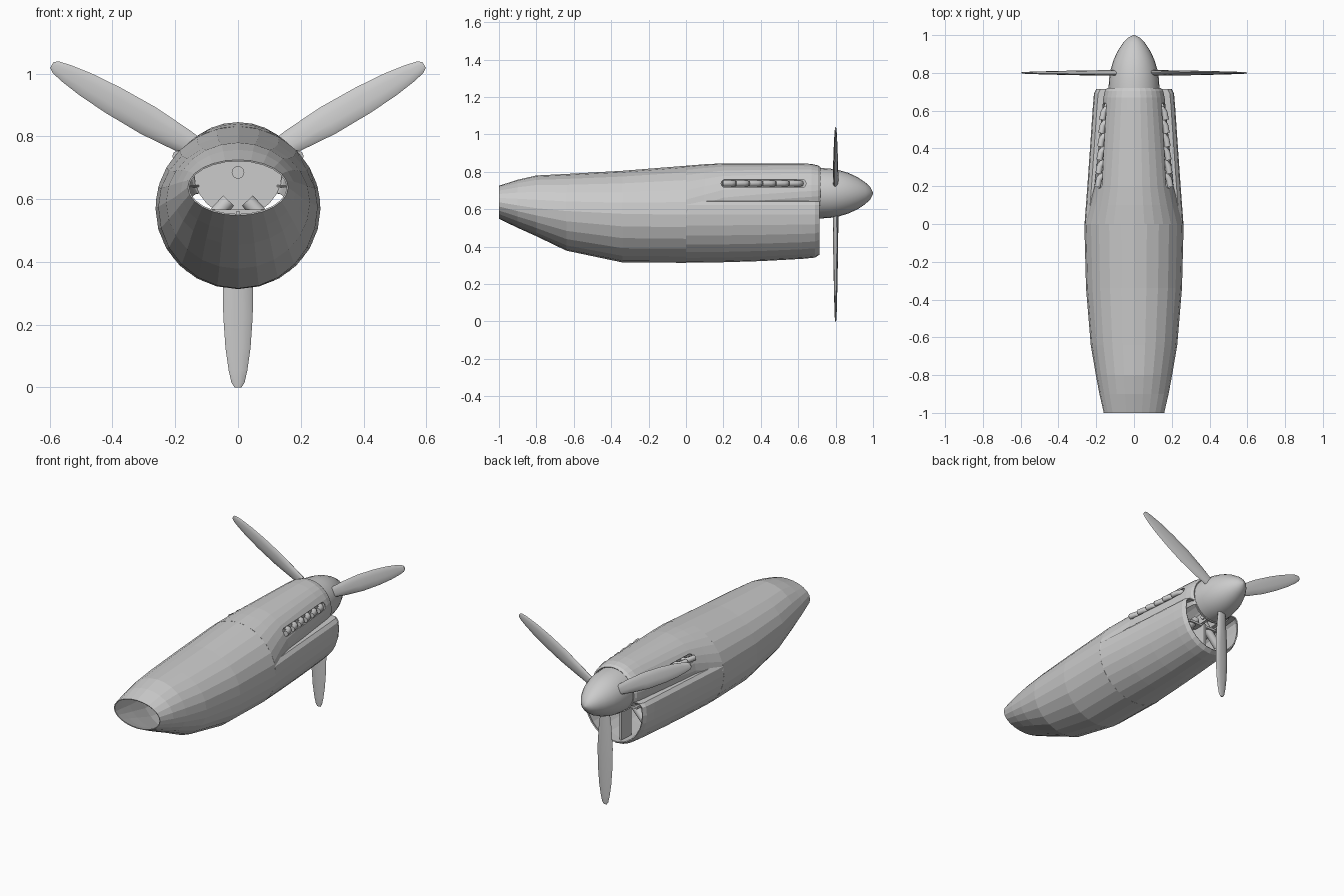
import bpy, bmesh, math
from math import sin, cos, pi, radians
from mathutils import Matrix, Vector

if "Cube" in bpy.data.objects:
    bpy.data.objects.remove(bpy.data.objects["Cube"])

HUB_Y, HUB_Z = 0.8, 0.685


def make(name, bm):
    me = bpy.data.meshes.new(name)
    bm.to_mesh(me)
    bm.free()
    ob = bpy.data.objects.new(name, me)
    bpy.context.collection.objects.link(ob)
    return ob


def loft(name, rings, closed=True, caps=False, wall=0.0):
    """Skin a list of equal-length point rings."""
    bm = bmesh.new()
    rows = [[bm.verts.new(p) for p in r] for r in rings]
    n = len(rows[0])
    for a, b in zip(rows, rows[1:]):
        for i in range(n if closed else n - 1):
            j = (i + 1) % n
            bm.faces.new((a[i], b[i], b[j], a[j]))
    if caps:
        bm.faces.new(rows[0])
        bm.faces.new(rows[-1][::-1])
        bmesh.ops.recalc_face_normals(bm, faces=bm.faces)
    ob = make(name, bm)
    if wall:
        m = ob.modifiers.new("wall", 'SOLIDIFY')
        m.thickness, m.offset = wall, -1
    return ob


def smooth(ob, angle=35):
    bpy.ops.object.select_all(action='DESELECT')
    ob.select_set(True)
    bpy.context.view_layer.objects.active = ob
    bpy.ops.object.shade_smooth_by_angle(angle=radians(angle))


def box(name, loc, size):
    bm = bmesh.new()
    bmesh.ops.create_cube(bm, size=1, matrix=Matrix.Translation(loc) @ Matrix.Diagonal((*size, 1)))
    return make(name, bm)


def rod(name, a, b, r, segs=16):
    a, b = Vector(a), Vector(b)
    d = b - a
    bm = bmesh.new()
    bmesh.ops.create_cone(bm, cap_ends=True, segments=segs, radius1=r, radius2=r, depth=d.length,
                          matrix=Matrix.Translation((a + b) / 2) @ d.to_track_quat('Z', 'Y').to_matrix().to_4x4())
    ob = make(name, bm)
    smooth(ob)
    return ob


def pipe(name, pts, r):
    cu = bpy.data.curves.new(name, 'CURVE')
    cu.dimensions = '3D'
    cu.bevel_depth, cu.bevel_resolution, cu.use_fill_caps = r, 2, True
    sp = cu.splines.new('POLY')
    sp.points.add(len(pts) - 1)
    for p, co in zip(sp.points, pts):
        p.co = (*co, 1)
    ob = bpy.data.objects.new(name, cu)
    bpy.context.collection.objects.link(ob)


def ellipse(y, hw, top, bot, zc, a0=0, a1=360, n=24, end=False):
    pts = []
    for i in range(n + 1 if end else n):
        a = radians(a0 + (a1 - a0) * i / n)
        pts.append((hw * cos(a), y, zc + sin(a) * ((top - zc) if sin(a) > 0 else (zc - bot))))
    return pts


# rear nacelle body, open at the back
rear = [(-1, .16, .725, .548, .637), (-.9, .183, .757, .5, .62), (-.8, .202, .78, .455, .605),
        (-.64, .229, .788, .378, .59), (-.34, .254, .805, .315, .575), (0, .263, .832, .313, .57)]
loft("rear_body", [ellipse(*s) for s in rear], wall=0.005)

# upper engine cowl (arch, narrowing towards the spinner)
upper = [(0, .263, .832, .57), (.1, .235, .84, .605), (.2, .21, .845, .64), (.4, .19, .845, .66),
         (.6, .17, .845, .675), (.67, .163, .842, .68), (.705, .155, .834, .683), (.72, .143, .823, .685)]
cowl = loft("upper_cowl", [ellipse(y, w, t, c - .135, c, -30, 210, 20, True) for y, w, t, c in upper],
            closed=False, wall=0.007)

# lower cowl: U-shaped duct with a ledge, open at the front
lower = [(0, .262, .314), (.2, .247, .316), (.4, .233, .322), (.62, .218, .334), (.69, .212, .341), (.715, .2, .357)]
rings = []
for y, w, bot in lower:
    side = [(w - .08, y, .645), (w - .022, y, .642), (w - .005, y, .622)]
    u = ellipse(y, w, 1, bot, .57, 180, 360, 14, True)
    rings.append([(-x, q, z) for x, q, z in side] + u + side[::-1])
loft("lower_cowl", rings, closed=False, wall=0.007)

# exhaust slots, backing plates and stubs on both sides
slot = []
for yc, a0 in ((.62, -90), (.21, 90)):
    slot += [(yc + .022 * cos(radians(a0 + 30 * k)), .737 + .022 * sin(radians(a0 + 30 * k))) for k in range(7)]
for s, side in ((1, "right"), (-1, "left")):
    cutter = loft(f"slot_cutter_{side}", [[(s * x, y, z) for y, z in slot] for x in (.115, .26)], caps=True)
    cutter.hide_render = True
    cutter.hide_set(True)
    m = cowl.modifiers.new("slot", 'BOOLEAN')
    m.operation, m.object, m.solver = 'DIFFERENCE', cutter, 'EXACT'
    loft(f"exhaust_backing_{side}",
         [[(s * (x + d), y, z) for d in (0, .004) for z in ((.705, .77) if d == 0 else (.77, .705))]
          for x, y in ((.157, .17), (.128, .65))], caps=True)
    for i in range(6):
        y = .615 - i * .071
        x = .185 - (y - .2) * .07
        pipe(f"exhaust_stub_{side}_{i + 1}",
             [(s * (x - .035), y, .737), (s * (x - .01), y - .005, .737), (s * (x + .004), y - .022, .737),
              (s * (x + .012), y - .064, .737)], .017)

# front bulkhead and propeller shaft
rod("bulkhead", (0, .705, HUB_Z), (0, .714, HUB_Z), .141, 24)
rod("propeller_shaft", (0, .64, HUB_Z), (0, .76, HUB_Z), .02)

# duct internals: slanted coolers and a central divider
for s, side in ((1, "right"), (-1, "left")):
    rod(f"cooler_{side}", (s * .03, .6, .595), (s * .14, .6, .475), .024)
box("duct_crossbar", (0, .6, .56), (.2, .06, .014))
box("duct_divider", (0, .6, .45), (.014, .1, .22))

# spinner
prof = [(.715, .135), (.77, .132), (.82, .123), (.87, .108), (.92, .084), (.96, .057), (.985, .033), (1.0, .004)]
smooth(loft("spinner", [[(r * cos(i * pi / 12), y, HUB_Z + r * sin(i * pi / 12)) for i in range(24)]
                        for y, r in prof], caps=True))

# three propeller blades: radius, chord, thickness, twist
blade = [(.08, .05, .03, 10), (.2, .08, .026, 9), (.33, .098, .023, 7), (.46, .094, .019, 5),
         (.56, .08, .015, 4), (.63, .06, .012, 3), (.67, .042, .009, 2), (.685, .022, .006, 2)]
for k in range(3):
    rot = Matrix.Translation((0, HUB_Y, HUB_Z)) @ Matrix.Rotation(radians(120 * k), 4, 'Y')
    rings = []
    for r, c, t, tw in blade:
        turn = Matrix.Rotation(radians(tw), 4, 'Z')
        rings.append([rot @ turn @ Vector((c / 2 * cos(i * pi / 5), t / 2 * sin(i * pi / 5), -r)) for i in range(10)])
    smooth(loft(f"propeller_blade_{k + 1}", rings, caps=True))
